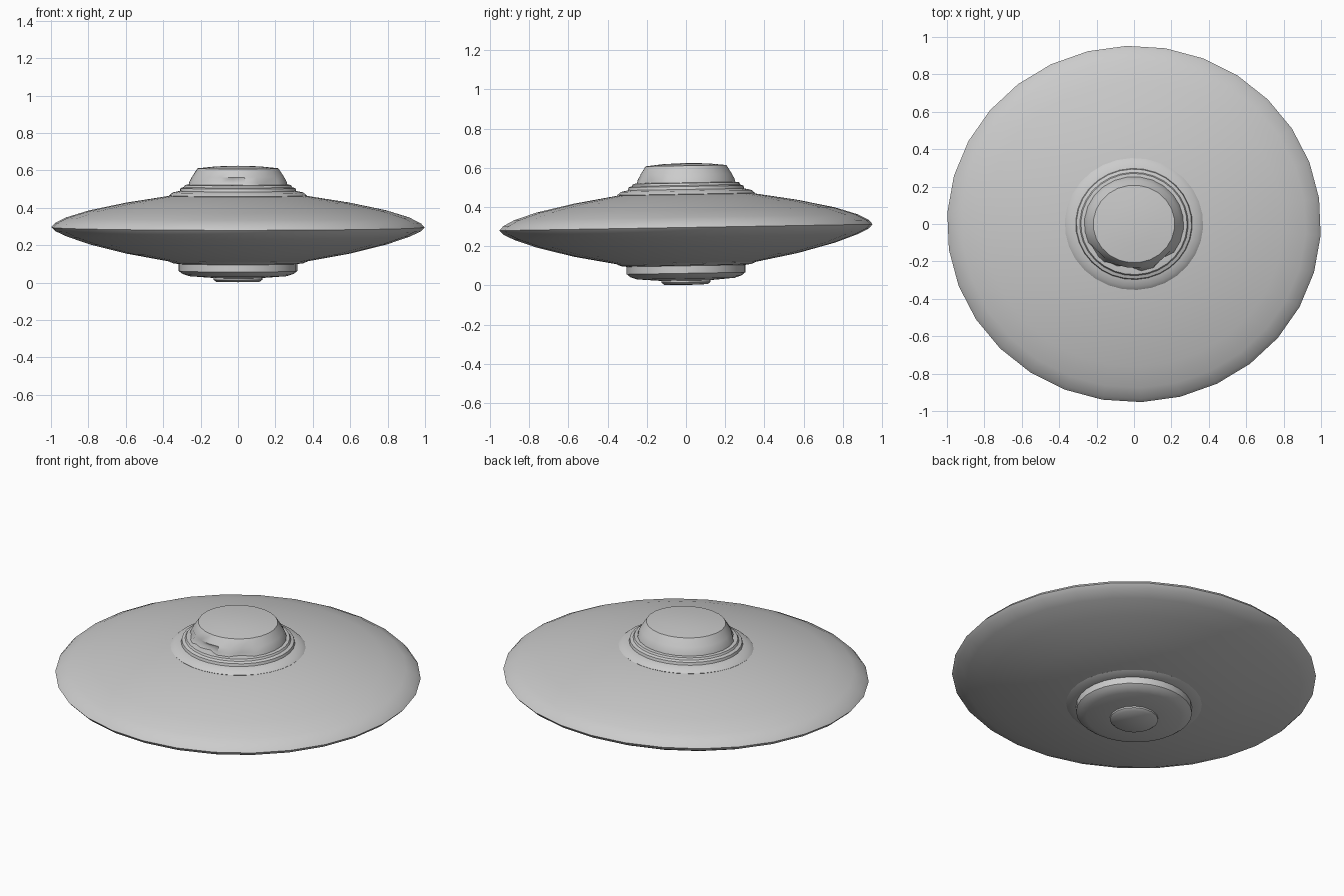
import bpy, bmesh, math

cube = bpy.data.objects.get("Cube")
if cube:
    bpy.data.objects.remove(cube, do_unlink=True)

grey = bpy.data.materials.new("hull grey")
grey.use_nodes = True
colour = (0.6, 0.6, 0.6, 1)
grey.diffuse_color = colour
grey.node_tree.nodes["Principled BSDF"].inputs["Base Color"].default_value = colour

DEPTH = 0.953   # the saucer is slightly narrower front to back
TILT = 0.017    # and leans a little forward
PHASE = math.radians(8.3)


def lathe(name, profile, sides=30, dents=(), angle=40):
    """Spin (radius, height) points about z; dents are (ring, side, inward)."""
    bm = bmesh.new()
    rings = []
    for r, z in profile:
        count = 1 if r == 0 else sides
        ring = []
        for i in range(count):
            a = PHASE + 2 * math.pi * i / sides
            y = r * DEPTH * math.sin(a)
            ring.append(bm.verts.new((r * math.cos(a), y, z + TILT * y)))
        rings.append(ring)
    for a, b in zip(rings, rings[1:]):
        for i in range(sides):
            j = (i + 1) % sides
            if len(a) == 1:
                bm.faces.new((a[0], b[j], b[i]))
            elif len(b) == 1:
                bm.faces.new((a[i], a[j], b[0]))
            else:
                bm.faces.new((a[i], a[j], b[j], b[i]))
    for ring, side, inward in dents:
        v = rings[ring][side]
        v.co.x *= 1 - inward
        v.co.y *= 1 - inward
    bmesh.ops.recalc_face_normals(bm, faces=bm.faces)
    mesh = bpy.data.meshes.new(name)
    bm.to_mesh(mesh)
    bm.free()
    mesh.materials.append(grey)
    obj = bpy.data.objects.new(name, mesh)
    bpy.context.collection.objects.link(obj)
    bpy.ops.object.select_all(action='DESELECT')
    obj.select_set(True)
    bpy.context.view_layer.objects.active = obj
    bpy.ops.object.shade_smooth_by_angle(angle=math.radians(angle))
    return obj


# Lens-shaped hull, rounded at the rim
lathe("saucer_hull", [
    (0, 0.1), (0.36, 0.112), (0.6, 0.156), (0.8, 0.206), (0.92, 0.247),
    (0.98, 0.275), (1, 0.296), (0.98, 0.318), (0.92, 0.348), (0.8, 0.385),
    (0.6, 0.427), (0.36, 0.465), (0, 0.48)], angle=75)

# Stepped collar under the dome
lathe("upper_collar", [
    (0.36, 0.455), (0.37, 0.466), (0.35, 0.482), (0.312, 0.49),
    (0.308, 0.505), (0.29, 0.511), (0.284, 0.522), (0.26, 0.525), (0, 0.525)])

# Flat-topped dome with a few dents at its foot
lathe("dome", [
    (0.268, 0.515), (0.262, 0.54), (0.247, 0.567), (0.218, 0.611),
    (0.12, 0.621), (0, 0.625)], sides=24,
    dents=[(1, 16, 0.12), (0, 17, 0.1), (1, 17, 0.16), (0, 20, 0.08),
           (1, 20, 0.1), (1, 14, 0.07)], angle=42)

# Stepped underside and landing disc
lathe("lower_collar", [
    (0.36, 0.125), (0.373, 0.114), (0.35, 0.104), (0.318, 0.1),
    (0.318, 0.062), (0.298, 0.047), (0.262, 0.035), (0.13, 0.025), (0, 0.025)])
lathe("landing_disc", [
    (0.133, 0.03), (0.133, 0.016), (0.118, 0.005), (0, 0.002)], sides=16)
